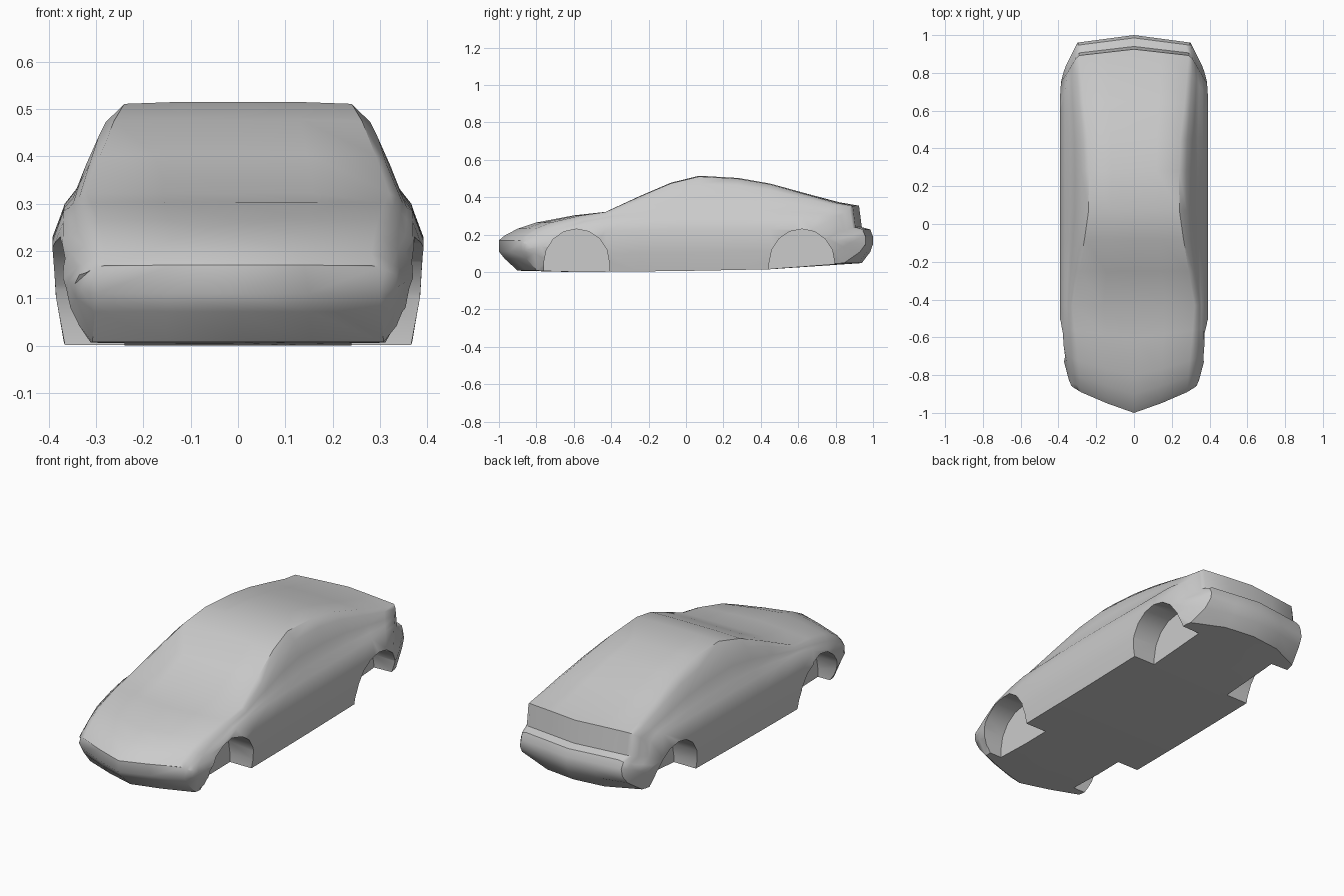
import bpy, bmesh, math

if "Cube" in bpy.data.objects:
    bpy.data.objects.remove(bpy.data.objects["Cube"])


def curve(points):
    """Piecewise linear function through (position, value) pairs."""
    def f(t):
        if t <= points[0][0]:
            return points[0][1]
        for (a, va), (b, vb) in zip(points, points[1:]):
            if t <= b:
                return va + (vb - va) * (t - a) / (b - a)
        return points[-1][1]
    return f


def make_object(name, bm):
    bmesh.ops.recalc_face_normals(bm, faces=bm.faces)
    mesh = bpy.data.meshes.new(name)
    bm.to_mesh(mesh)
    bm.free()
    obj = bpy.data.objects.new(name, mesh)
    bpy.context.collection.objects.link(obj)
    return obj


# Side profile and widths along the length of the car
top_pts = [(-1, .17), (-.97, .195), (-.9, .232), (-.8, .265), (-.6, .303), (-.43, .322),
           (-.25, .405), (-.08, .478), (.07, .515), (.28, .503), (.45, .473),
           (.65, .418), (.82, .373), (.925, .355), (.94, .24), (.985, .228), (1, .19)]
top = curve(top_pts)
bottom = curve([(-1, .11), (-.92, .008), (-.6, 0), (0, .006), (.45, .015),
                (.94, .048), (.97, .065), (1, .15)])
floor_w = curve([(-1, .30), (-.8, .315), (-.58, .365), (.65, .37), (.93, .34), (1, .30)])
waist_z = curve([(-1, .13), (-.8, .17), (-.5, .22), (.82, .23), (.94, .18), (1, .165)])
waist_w = curve([(-1, .345), (-.92, .38), (-.6, .392), (.8, .392), (.97, .385), (1, .36)])
shoulder_z = curve([(-1, .15), (-.92, .19), (-.8, .225), (-.6, .262), (-.43, .285),
                    (0, .30), (.82, .30), (.925, .29), (.94, .215), (1, .178)])
shoulder_w = curve([(-1, .335), (-.8, .37), (0, .366), (.82, .365), (1, .345)])
roof_w = curve([(-1, .28), (-.6, .31), (-.43, .32), (-.08, .262), (.1, .236), (.4, .24),
                (.65, .268), (.93, .29), (1, .27)])
# Plan rounding: how far nose and tail are swept back at half width x
nose_sweep = curve([(0, 0), (.24, .085), (.33, .14), (.39, .28)])
tail_sweep = curve([(0, 0), (.30, .04), (.39, .22)])


def section(y):
    """Closed cross-section, swept in plan towards the ends."""
    zb, zt, fw = bottom(y), top(y), floor_w(y)
    zw, ww, zs, ws, wr = waist_z(y), waist_w(y), shoulder_z(y), shoulder_w(y), roof_w(y)
    half = [(0, zb), (fw * .5, zb), (fw, zb),
            (fw + (ww - fw) * .7, zb + (zw - zb) * .45), (ww, zw), (ws, zs)]
    for fx, fz in ((.23, .17), (.42, .45), (.69, .8), (1, .98)):
        half.append((ws + (wr - ws) * fx, zs + (zt - zs) * fz))
    half += [(wr * .5, zt), (0, zt)]
    ring = half + [(-x, z) for x, z in reversed(half[1:-1])]
    front, back = max(0, (-.45 - y) / .55), max(0, (y - .5) / .5)
    return [(x, y + front * nose_sweep(abs(x)) - back * tail_sweep(abs(x)), z)
            for x, z in ring]


# Body shell lofted through the sections
bm = bmesh.new()
rings = [[bm.verts.new(p) for p in section(y)] for y, _ in top_pts]
for a, b in zip(rings, rings[1:]):
    n = len(a)
    for i in range(n):
        j = (i + 1) % n
        bm.faces.new((a[i], a[j], b[j], b[i]))
caps = [bm.faces.new(rings[0]), bm.faces.new(rings[-1])]
bmesh.ops.triangulate(bm, faces=caps)
body = make_object("car_body", bm)

# Wheel wells cut from both sides
cutters = []
for y0 in (-.585, .62):
    for side in (-1, 1):
        bm = bmesh.new()
        arch = [(y0 - .175, -.1)]
        for k in range(9):
            a = math.pi * (1 - k / 8)
            arch.append((y0 + .175 * math.cos(a), .05 + .18 * math.sin(a)))
        arch.append((y0 + .175, -.1))
        face = bm.faces.new([bm.verts.new((side * .24, y, z)) for y, z in arch])
        ext = bmesh.ops.extrude_face_region(bm, geom=[face])
        for v in ext["geom"]:
            if isinstance(v, bmesh.types.BMVert):
                v.co.x = side * .6
        cutter = make_object("wheel_well_cutter", bm)
        cutter.hide_render = True
        mod = body.modifiers.new("wheel_well", 'BOOLEAN')
        mod.operation, mod.solver, mod.object = 'DIFFERENCE', 'EXACT', cutter
        cutters.append(cutter)

bpy.context.view_layer.objects.active = body
body.select_set(True)
for mod in list(body.modifiers):
    bpy.ops.object.modifier_apply(modifier=mod.name)
for cutter in cutters:
    bpy.data.objects.remove(cutter)
bpy.ops.object.shade_smooth_by_angle(angle=math.radians(40))
